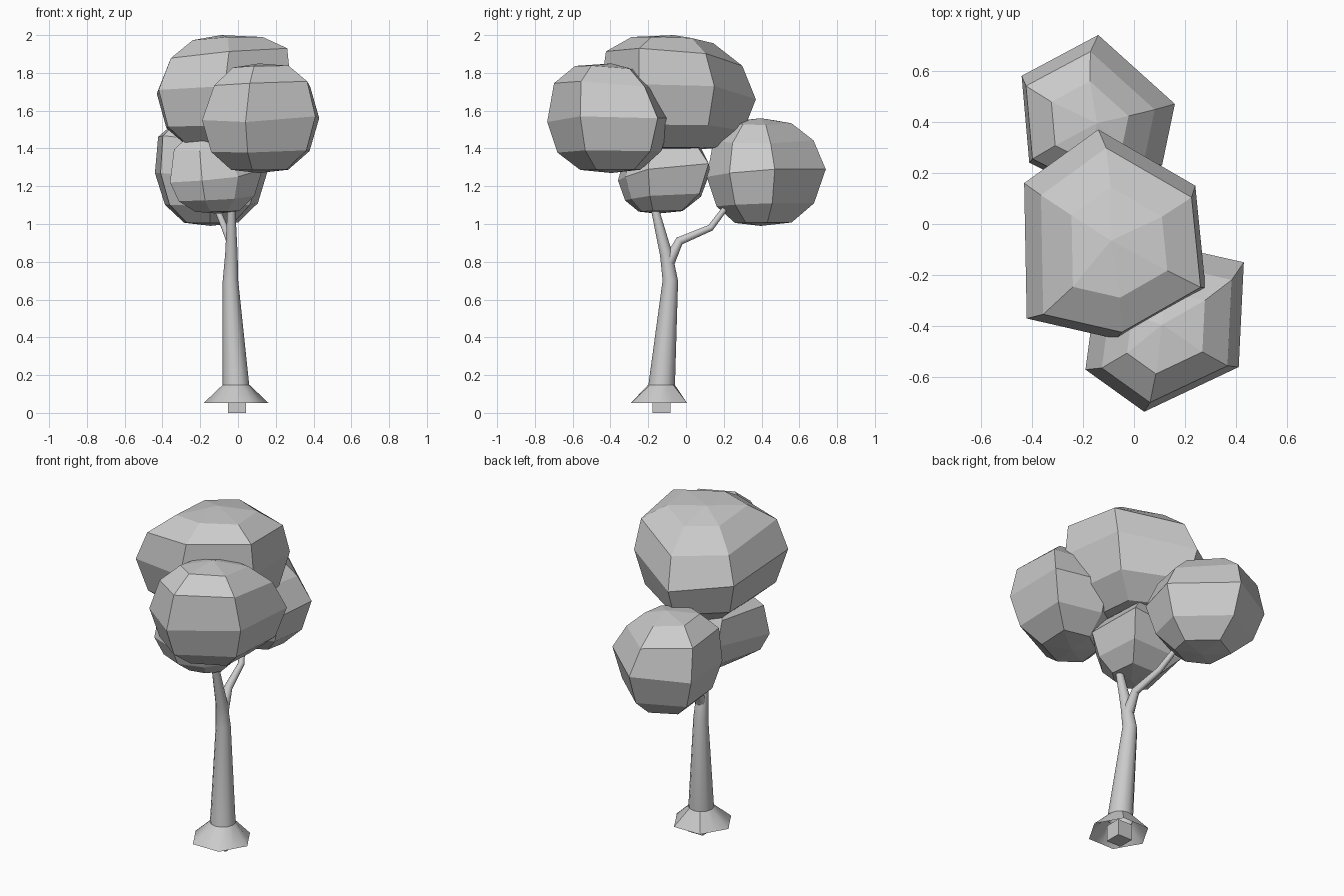
import bpy, math
from mathutils import Vector

if "Cube" in bpy.data.objects:
    bpy.data.objects.remove(bpy.data.objects["Cube"], do_unlink=True)

grey = bpy.data.materials.new("plain_grey")
grey.use_nodes = True
colour = (0.6, 0.6, 0.6, 1)
grey.diffuse_color = colour
grey.node_tree.nodes["Principled BSDF"].inputs["Base Color"].default_value = colour


def loft(name, rings, start=None, end=None, smooth=False):
    """Skin a stack of closed rings, with optional end points."""
    n = len(rings[0])
    verts = [p for ring in rings for p in ring]
    faces = []
    for k in range(len(rings) - 1):
        for i in range(n):
            j = (i + 1) % n
            faces.append((k * n + i, k * n + j, k * n + n + j, k * n + n + i))
    if start:
        verts.append(start)
        faces += [((i + 1) % n, i, len(verts) - 1) for i in range(n)]
    if end:
        verts.append(end)
        top = (len(rings) - 1) * n
        faces += [(top + i, top + (i + 1) % n, len(verts) - 1) for i in range(n)]
    mesh = bpy.data.meshes.new(name)
    mesh.from_pydata(verts, [], faces)
    mesh.materials.append(grey)
    obj = bpy.data.objects.new(name, mesh)
    bpy.context.collection.objects.link(obj)
    if smooth:
        bpy.ops.object.select_all(action='DESELECT')
        obj.select_set(True)
        bpy.context.view_layer.objects.active = obj
        bpy.ops.object.shade_smooth_by_angle(angle=math.radians(40))


def foliage(name, waist, bottom, top, shoulder, belly, lean):
    """Faceted leaf clump: a six-sided ball through the waist points, its upper half leaning."""
    centre = sum((Vector(p) for p in waist), Vector()) / len(waist)
    lean = Vector((*lean, 0))
    rings = []
    for level, spread in ((-.94, belly * .58), (-.6, belly), (0, 1),
                          (.6, shoulder), (.92, shoulder * .6)):
        ring = []
        for p in waist:
            q = centre.lerp(Vector(p), spread)
            z = p[2] + ((top if level > 0 else bottom) - p[2]) * abs(level)
            if level > 0:
                z = min(z + 3 * lean.dot(q - centre), top - .01)
                q += lean
            ring.append((q.x, q.y, z))
        rings.append(ring)
    loft(name, rings, (centre.x, centre.y, bottom), (centre.x, centre.y, top))


def tube(name, path, radii, sides=12):
    """Tapering round limb along a path."""
    pts = [Vector(p) for p in path]
    rings = []
    for k, p in enumerate(pts):
        along = pts[min(k + 1, len(pts) - 1)] - pts[max(k - 1, 0)]
        side = Vector((1, 0, 0))
        side = (side - along * side.dot(along) / along.length_squared).normalized()
        up = along.normalized().cross(side)
        rings.append([p + radii[k] * (side * math.cos(a) + up * math.sin(a))
                      for a in (math.tau * i / sides for i in range(sides))])
    tip = pts[-1] + (pts[-1] - pts[-2]).normalized() * radii[-1] * .5
    loft(name, rings, end=tip, smooth=True)


# Leaf clumps
foliage("crown_foliage",
        [(-.14, .37, 1.66), (-.43, .16, 1.69), (-.42, -.37, 1.71),
         (-.07, -.45, 1.73), (.28, -.25, 1.74), (.24, .15, 1.73)],
        1.385, 2, .88, .85, (.025, -.02))
foliage("front_foliage",
        [(.43, -.15, 1.56), (.12, -.08, 1.56), (-.15, -.27, 1.56),
         (-.19, -.57, 1.55), (.04, -.735, 1.54), (.41, -.56, 1.57)],
        1.27, 1.85, .82, .84, (.01, -.025))
foliage("back_foliage",
        [(-.14, .74, 1.29), (-.44, .58, 1.27), (-.41, .24, 1.27),
         (-.15, .11, 1.25), (.11, .23, 1.27), (.16, .47, 1.29)],
        .99, 1.56, .84, .82, (-.03, -.01))
foliage("inner_foliage",
        [(.09, .12, 1.32), (-.3, .13, 1.28), (-.36, -.28, 1.22),
         (-.19, -.36, 1.23), (0, -.32, 1.25), (.13, -.2, 1.29)],
        1.055, 1.48, .8, .82, (-.03, 0))

# Trunk and side branch
tube("trunk", [(-.01, -.13, .13), (-.04, -.083, .7), (-.035, -.105, .84), (-.035, -.165, 1.08)],
     [.071, .041, .033, .021])
tube("branch", [(-.035, -.1, .78), (-.04, -.035, .91), (-.07, .13, .98), (-.12, .22, 1.1)],
     [.034, .023, .018, .015])

# Flared root skirt with a ragged hem
hem, collar = [], []
for i in range(12):
    a = math.tau * i / 12
    r = .172 if i % 2 == 0 else .148
    hem.append((-.01 + r * math.cos(a), -.143 + r * math.sin(a), .052))
    collar.append((-.01 + .071 * math.cos(a), -.13 + .071 * math.sin(a), .148))
loft("root_skirt", [hem, collar], smooth=True)

# Peg below the roots
bpy.ops.mesh.primitive_cube_add(size=.096, location=(-.005, -.13, .048))
peg = bpy.context.object
peg.name = "root_peg"
peg.data.materials.append(grey)
